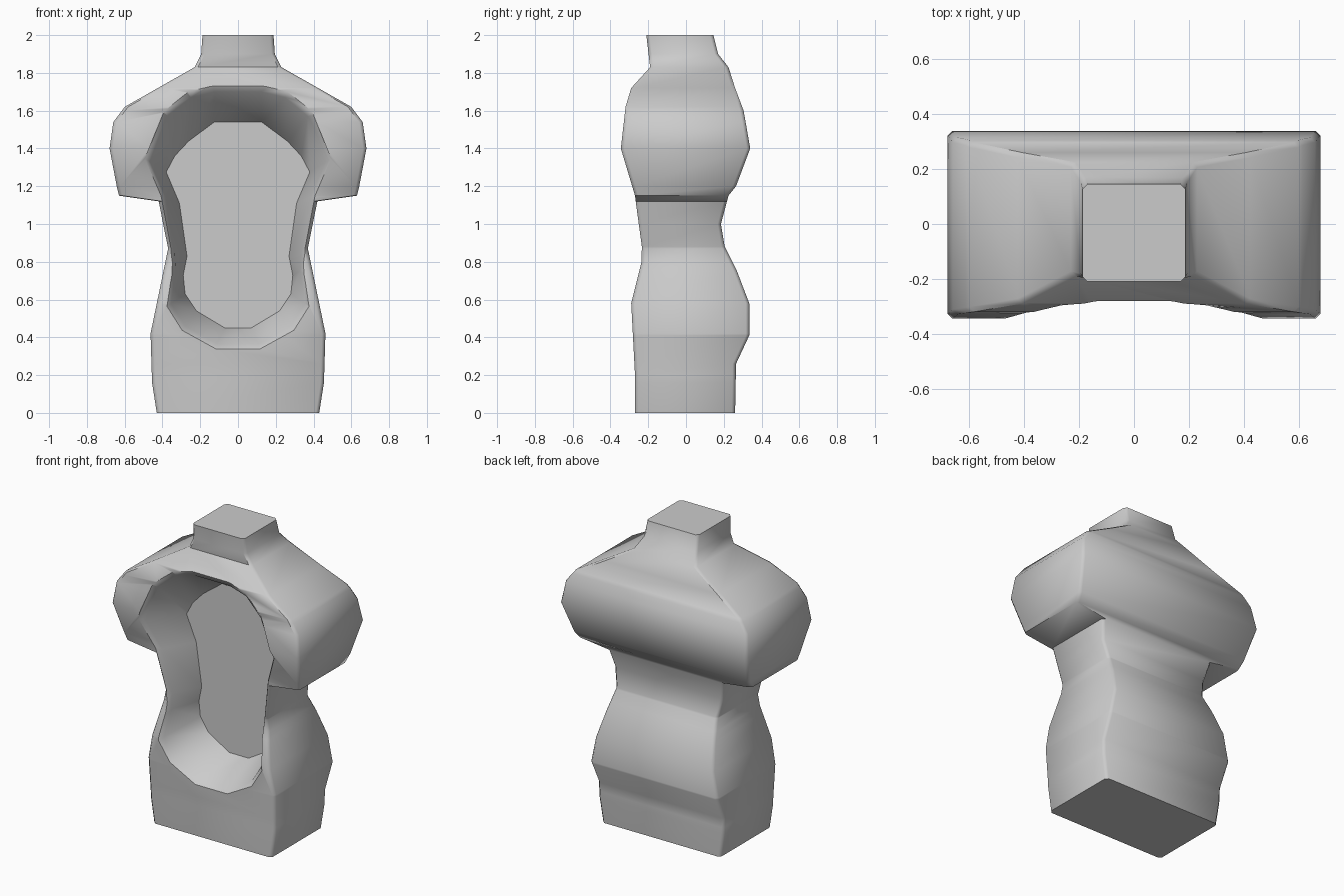
import bpy, bmesh, math

if "Cube" in bpy.data.objects:
    bpy.data.objects.remove(bpy.data.objects["Cube"])

# Silhouettes: half width, front y and back y against height
WIDTH = [(0, .43), (.16, .455), (.42, .463), (.87, .37), (1.12, .42), (1.15, .63),
         (1.2, .642), (1.4, .68), (1.54, .66), (1.62, .6), (1.83, .23), (1.9, .195), (2, .188)]
FRONT = [(0, -.27), (.2, -.27), (.58, -.29), (.8, -.235), (.87, -.235), (1.15, -.27),
         (1.4, -.345), (1.62, -.32), (1.72, -.29), (1.83, -.19), (2, -.21)]
BACK = [(0, .26), (.26, .265), (.41, .335), (.58, .335), (.75, .27), (.88, .205), (1, .185),
        (1.15, .225), (1.2, .265), (1.4, .34), (1.6, .305), (1.72, .26), (1.83, .225),
        (1.9, .17), (2, .145)]


def at(curve, z):
    for (z0, v0), (z1, v1) in zip(curve, curve[1:]):
        if z <= z1:
            return v0 + (v1 - v0) * (z - z0) / (z1 - z0)
    return curve[-1][1]


def loft(name, rings):
    """Skin closed rings of equal length and cap both ends."""
    bm = bmesh.new()
    rows = [[bm.verts.new(p) for p in r] for r in rings]
    n = len(rows[0])
    for a, b in zip(rows, rows[1:]):
        for i in range(n):
            bm.faces.new((a[i], a[(i + 1) % n], b[(i + 1) % n], b[i]))
    bm.faces.new(rows[0][::-1])
    bm.faces.new(rows[-1])
    bmesh.ops.recalc_face_normals(bm, faces=bm.faces)
    me = bpy.data.meshes.new(name)
    bm.to_mesh(me)
    bm.free()
    ob = bpy.data.objects.new(name, me)
    bpy.context.collection.objects.link(ob)
    return ob


# Body: rectangles with narrow softened corners, stacked in height
def section(z, c=.018):
    w, f, b = at(WIDTH, z), at(FRONT, z), at(BACK, z)
    return [(-w + c, f, z), (w - c, f, z), (w, f + c, z), (w, b - c, z),
            (w - c, b, z), (-w + c, b, z), (-w, b - c, z), (-w, f + c, z)]


heights = sorted({z for curve in (WIDTH, FRONT, BACK) for z, _ in curve})
body = loft("torso_shell", [section(z) for z in heights])

# Chest cavity: floor outline and rim outline (half, x then z)
FLOOR = [(.125, 1.54), (.26, 1.44), (.335, 1.36), (.38, 1.275), (.31, 1.11),
         (.27, .83), (.29, .73), (.28, .63), (.22, .54), (.07, .45)]
RIM = [(.125, 1.70), (.25, 1.67), (.37, 1.57), (.465, 1.33), (.385, 1.14),
       (.335, .85), (.33, .75), (.355, .58), (.28, .46), (.11, .365)]


def outline(half, depth):
    full = half + [(-x, z) for x, z in reversed(half)]
    return [(x, depth(z), z) for x, z in full]


lip = [(x * 1.06, 1 + (z - 1) * 1.045) for x, z in RIM]
cutter = loft("cavity_cutter", [
    outline(FLOOR, lambda z: .01),
    outline(RIM, lambda z: at(FRONT, z) + .03),
    outline(lip, lambda z: at(FRONT, z) - .002),
    outline(lip, lambda z: -.6)])
cutter.hide_render = True

mod = body.modifiers.new("cavity", 'BOOLEAN')
mod.operation = 'DIFFERENCE'
mod.solver = 'EXACT'
mod.object = cutter
bpy.context.view_layer.objects.active = body
body.select_set(True)
bpy.ops.object.modifier_apply(modifier=mod.name)
bpy.data.objects.remove(cutter)

# Smooth shading with the cavity floor, base and neck kept sharp
bpy.ops.object.shade_smooth_by_angle(angle=math.radians(48))
